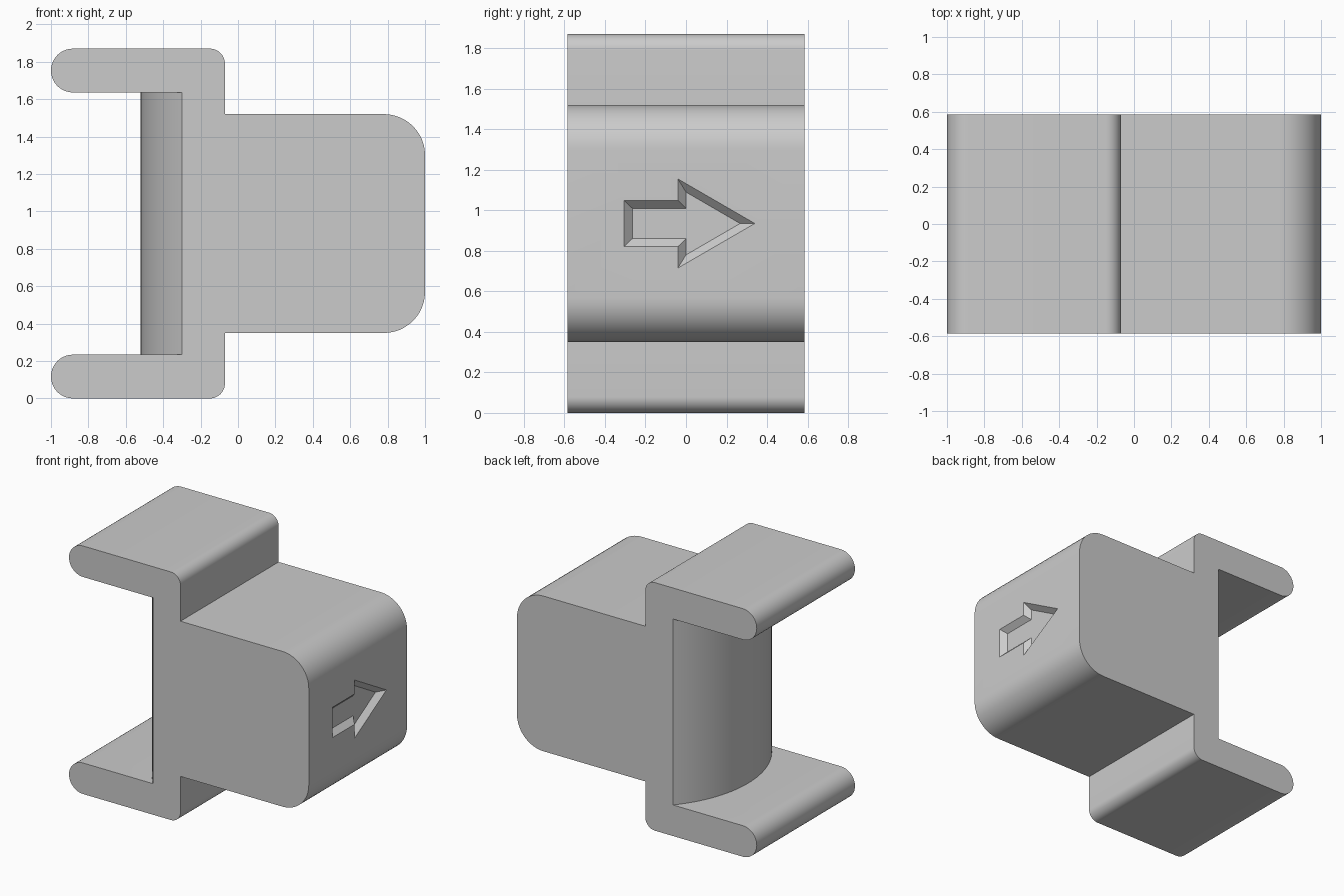
import bpy, bmesh, math
from mathutils import Vector

if "Cube" in bpy.data.objects:
    bpy.data.objects.remove(bpy.data.objects["Cube"], do_unlink=True)

HALF_DEPTH = 0.585
HEIGHT = 1.87
MID = HEIGHT / 2
WALL_X = -0.30
BULGE = 0.22

grey = bpy.data.materials.new("light grey")
grey.use_nodes = True
grey.diffuse_color = (0.6, 0.6, 0.6, 1)
grey.node_tree.nodes["Principled BSDF"].inputs["Base Color"].default_value = (0.6, 0.6, 0.6, 1)


def make_object(name, bm):
    bmesh.ops.recalc_face_normals(bm, faces=bm.faces[:])
    mesh = bpy.data.meshes.new(name)
    bm.to_mesh(mesh)
    bm.free()
    mesh.materials.append(grey)
    obj = bpy.data.objects.new(name, mesh)
    bpy.context.collection.objects.link(obj)
    return obj


def arc(cx, cz, r, start, end, steps=12):
    angles = [math.radians(start + (end - start) * i / steps) for i in range(steps + 1)]
    return [(cx + r * math.cos(a), cz + r * math.sin(a)) for a in angles]


# Lower half of the side profile, measured from the mid height, then mirrored
tip_r = 0.117
lower = [(WALL_X, 2 * tip_r)]
lower += arc(-1 + tip_r, tip_r, tip_r, 90, 270, 20)
lower += arc(-0.15, 0.08, 0.08, -90, 0)
lower += [(-0.07, 0.35)]
lower += arc(0.78, 0.57, 0.22, -90, 0)
profile = lower + [(x, HEIGHT - z) for x, z in reversed(lower)]

# Clip body: extruded profile
bm = bmesh.new()
face = bm.faces.new([bm.verts.new((x, -HALF_DEPTH, z)) for x, z in profile])
ext = bmesh.ops.extrude_face_region(bm, geom=[face])
bmesh.ops.translate(bm, vec=(0, 2 * HALF_DEPTH, 0),
                    verts=[v for v in ext["geom"] if isinstance(v, bmesh.types.BMVert)])

# Bulge the inner wall between the flanges into a circular arc
wall_edges = [e for e in bm.edges
              if all(abs(v.co.x - WALL_X) < 1e-4 for v in e.verts)
              and abs(e.verts[0].co.y - e.verts[1].co.y) > 1]
bmesh.ops.subdivide_edges(bm, edges=wall_edges, cuts=31, use_grid_fill=True)
radius = (HALF_DEPTH ** 2 + BULGE ** 2) / (2 * BULGE)
for v in bm.verts:
    if abs(v.co.x - WALL_X) < 1e-4 and abs(v.co.y) < HALF_DEPTH - 1e-4:
        v.co.x = WALL_X - (math.sqrt(radius ** 2 - v.co.y ** 2) - radius + BULGE)
body = make_object("clip_body", bm)

# Arrow recess with sloped walls: (rim, floor) outlines in y and height off centre
rim = [(-0.305, 0.114), (-0.04, 0.114), (-0.04, 0.22), (0.34, 0)]
floor = [(-0.265, 0.075), (0, 0.075), (0, 0.155), (0.267, 0)]


def mirrored(half):
    return [Vector(p) for p in half] + [Vector((y, -z)) for y, z in reversed(half[:-1])]


depth, overshoot = 0.04, 0.25
bm = bmesh.new()
rings = []
for t in (1, -overshoot):
    pts = [a.lerp(b, t) for a, b in zip(mirrored(rim), mirrored(floor))]
    rings.append([bm.verts.new((1 - depth * t, p.x, MID + p.y)) for p in pts])
    bm.faces.new(rings[-1])
n = len(rings[0])
for i in range(n):
    j = (i + 1) % n
    bm.faces.new((rings[0][i], rings[0][j], rings[1][j], rings[1][i]))
cutter = make_object("arrow_cutter", bm)
cutter.hide_render = True

# Cut the recess, then smooth the rounded surfaces
cut = body.modifiers.new("arrow_recess", "BOOLEAN")
cut.operation = "DIFFERENCE"
cut.solver = "EXACT"
cut.object = cutter
bpy.ops.object.select_all(action="DESELECT")
bpy.context.view_layer.objects.active = body
body.select_set(True)
bpy.ops.object.modifier_apply(modifier=cut.name)
bpy.data.objects.remove(cutter, do_unlink=True)
bpy.ops.object.shade_smooth_by_angle(angle=math.radians(25))
